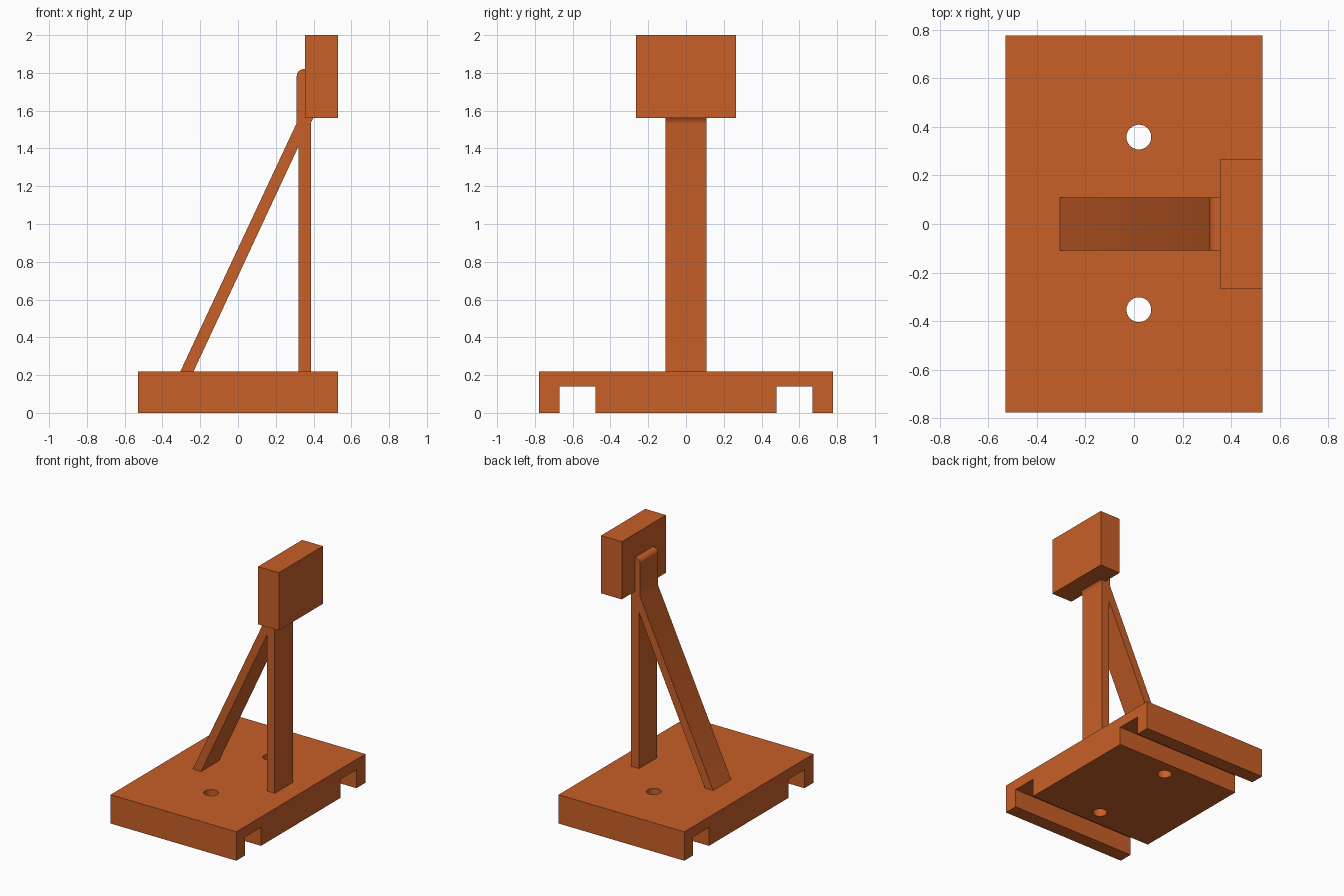
import bpy, bmesh, math
from mathutils import Vector

if "Cube" in bpy.data.objects:
    bpy.data.objects.remove(bpy.data.objects["Cube"])

orange = bpy.data.materials.new("orange")
orange.diffuse_color = (0.58, 0.115, 0.021, 1)
orange.use_nodes = True
orange.node_tree.nodes["Principled BSDF"].inputs["Base Color"].default_value = orange.diffuse_color


def extrude_profile(name, points, axis, half):
    """Extrude a 2D outline symmetrically along x (points are y,z) or y (points are x,z)."""
    place = {"x": lambda a, b, d: (d, a, b), "y": lambda a, b, d: (a, d, b)}[axis]
    bm = bmesh.new()
    face = bm.faces.new([bm.verts.new(place(a, b, -half)) for a, b in points])
    ext = bmesh.ops.extrude_face_region(bm, geom=[face])
    moved = [g for g in ext["geom"] if isinstance(g, bmesh.types.BMVert)]
    bmesh.ops.translate(bm, verts=moved, vec=Vector(place(0, 0, 2 * half)))
    bmesh.ops.recalc_face_normals(bm, faces=bm.faces)
    mesh = bpy.data.meshes.new(name)
    bm.to_mesh(mesh)
    bm.free()
    obj = bpy.data.objects.new(name, mesh)
    bpy.context.collection.objects.link(obj)
    mesh.materials.append(orange)
    return obj


def arc(cx, cz, r, start, end, steps=8):
    angles = [math.radians(start + (end - start) * i / steps) for i in range(steps + 1)]
    return [(cx + r * math.cos(a), cz + r * math.sin(a)) for a in angles]


# Base plate: half outline with one groove, mirrored in y
half = [(0.48, 0), (0.48, 0.14), (0.67, 0.14), (0.67, 0), (0.777, 0), (0.777, 0.22)]
base = extrude_profile("base_plate", half + [(-y, z) for y, z in reversed(half)], "x", 0.53)

# Two screw holes through the base
for y in (-0.353, 0.358):
    bpy.ops.mesh.primitive_cylinder_add(vertices=48, radius=0.051, depth=1, location=(0.02, y, 0.1))
    cutter = bpy.context.object
    cutter.hide_render = True
    mod = base.modifiers.new("hole", "BOOLEAN")
    mod.operation, mod.solver, mod.object = "DIFFERENCE", "EXACT", cutter
    bpy.context.view_layer.objects.active = base
    bpy.ops.object.modifier_apply(modifier=mod.name)
    bpy.data.objects.remove(cutter)

# Upright post, diagonal brace and rounded top tab as one outline
frame = [(0.32, 0.22), (0.386, 0.22), (0.386, 1.53)]
frame += [(0.388, 1.54), (0.392, 1.55), (0.399, 1.56)]            # small flare below the head
frame += [(0.355, 1.56), (0.355, 1.82)]
frame += arc(0.348, 1.783, 0.037, 90, 180)                        # rounded tab corner
frame += [(0.311, 1.535), (-0.305, 0.22), (-0.235, 0.22), (0.32, 1.41)]
post = extrude_profile("braced_post", frame, "y", 0.109)

# Head block
head = extrude_profile("head_block", [(0.355, 1.56), (0.53, 1.56), (0.53, 2), (0.355, 2)], "y", 0.266)

# Smooth the curved faces, keep edges sharp
bpy.ops.object.select_all(action="DESELECT")
for obj in (base, post):
    obj.select_set(True)
bpy.context.view_layer.objects.active = base
bpy.ops.object.shade_smooth_by_angle(angle=math.radians(30))
